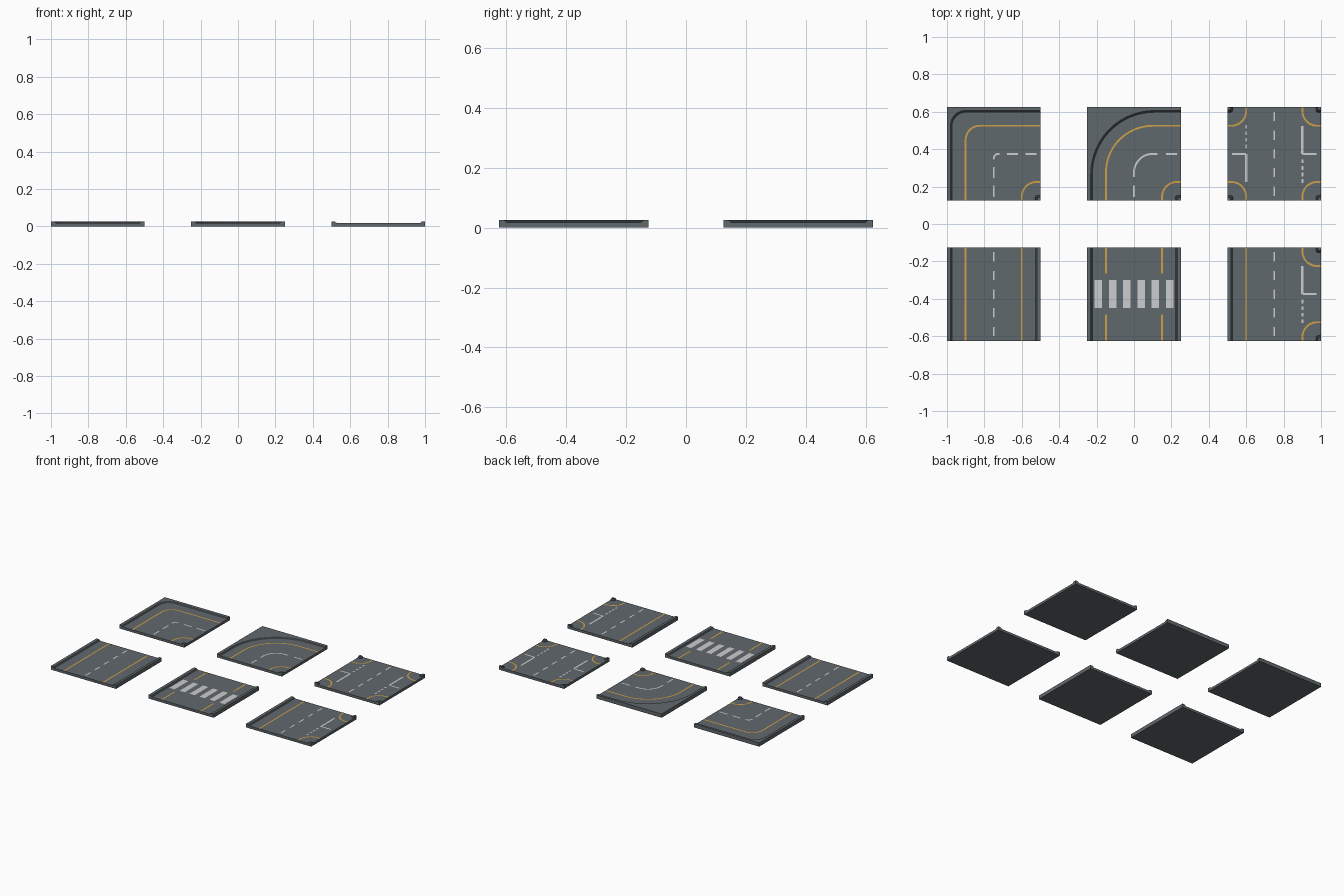
import bpy, bmesh, math
from mathutils import Vector

if "Cube" in bpy.data.objects:
    bpy.data.objects.remove(bpy.data.objects["Cube"])

ROAD, TOP, PAINT = 0.017, 0.026, 0.018   # road level, pavement level, paint level
H = 0.25                                 # half tile

def material(name, rgb):
    m = bpy.data.materials.new(name)
    m.diffuse_color = (*rgb, 1)
    m.use_nodes = True
    m.node_tree.nodes["Principled BSDF"].inputs["Base Color"].default_value = m.diffuse_color
    return m

GREY = material("asphalt grey", (0.118, 0.138, 0.15))
DARK = material("dark curb", (0.035, 0.04, 0.045))
WHITE = material("white paint", (0.60, 0.61, 0.63))
ORANGE = material("orange paint", (0.62, 0.35, 0.065))

def finish(bm, name, mats, loc):
    me = bpy.data.meshes.new(name)
    bm.to_mesh(me)
    bm.free()
    for m in mats:
        me.materials.append(m)
    ob = bpy.data.objects.new(name, me)
    ob.location = (*loc, 0)
    bpy.context.collection.objects.link(ob)

def rounded(a, b, c, r, n=12):
    """Path a-b-c with the corner b rounded by radius r (right angle)."""
    a, b, c = Vector(a), Vector(b), Vector(c)
    u, v = (a - b).normalized(), (c - b).normalized()
    o = b + (u + v) * r
    arc = [o - v * r * math.cos(t) - u * r * math.sin(t)
           for t in (math.pi / 2 * i / n for i in range(n + 1))]
    return [p for p in [a] + arc + [c]]

def offset(path, d):
    """Shift a path sideways (positive = left of travel)."""
    path = [Vector(p) for p in path]
    dirs = [(q - p).normalized() for p, q in zip(path, path[1:])]
    out = []
    for i, p in enumerate(path):
        e, f = dirs[max(i - 1, 0)], dirs[min(i, len(dirs) - 1)]
        t = (e + f).normalized()
        out.append(p + Vector((-t.y, t.x)) * d / max(t.dot(e), 0.5))
    return out

def slab(name, loc):
    bm = bmesh.new()
    bmesh.ops.create_cube(bm, size=1)
    for v in bm.verts:
        v.co = (v.co.x * 2 * H, v.co.y * 2 * H, (v.co.z + 0.5) * ROAD)
    finish(bm, name, [GREY], loc)

def lines(name, paths, mat, loc, w=0.01):
    """Flat painted ribbons along the given paths."""
    bm = bmesh.new()
    for p in paths:
        l, r = [[bm.verts.new((*q, PAINT)) for q in offset(p, s * w / 2)] for s in (1, -1)]
        for i in range(len(p) - 1):
            bm.faces.new((r[i], r[i + 1], l[i + 1], l[i]))
    finish(bm, name, [mat], loc)

def pavement(name, path, outer, loc, slope):
    """Raised pavement: dark sloped curb along path, closed by outer corner points."""
    area = sum((Vector(p).cross(Vector(q))) for p, q in
               zip(list(path) + outer, list(path[1:]) + outer + [path[0]]))
    up = offset(path, slope if area > 0 else -slope)
    bm = bmesh.new()
    lo = [bm.verts.new((*p, ROAD)) for p in path]
    hi = [bm.verts.new((*p, TOP)) for p in up]
    olo = [bm.verts.new((*p, ROAD)) for p in outer]
    ohi = [bm.verts.new((*p, TOP)) for p in outer]
    bm.faces.new(hi + ohi)
    bm.faces.new(lo + olo)
    L, U, n = lo + olo, hi + ohi, len(path)
    for i in range(len(L)):
        j = (i + 1) % len(L)
        f = bm.faces.new((L[i], L[j], U[j], U[i]))
        f.material_index = 1 if i < n - 1 else 0
    bmesh.ops.recalc_face_normals(bm, faces=bm.faces)
    finish(bm, name, [GREY, DARK], loc)

def side_pavement(name, s, loc):
    x = s * (H - 0.03)
    pavement(name, [(x, -H), (x, H)], [(s * H, H), (s * H, -H)], loc, 0.014)

def corner(name, sx, sy, loc):
    """Small curb in a tile corner with its orange quarter circle."""
    k = H - 0.028
    pavement(name + "_curb", rounded((sx * k, sy * H), (sx * k, sy * k), (sx * H, sy * k), 0.012, 5),
             [(sx * H, sy * H)], loc, 0.012)
    k = H - 0.1
    p = rounded((sx * k, sy * H), (sx * k, sy * k), (sx * H, sy * k), 0.08)
    lines(name + "_line", [p if sx * sy < 0 else p[::-1]], ORANGE, loc)
    flip_up(name + "_line")

def flip_up(name):
    me = bpy.data.objects[name].data
    if me.polygons[0].normal.z < 0:
        me.flip_normals()

def vdash(x, ys, l=0.06):
    return [[(x, y - l / 2), (x, y + l / 2)] for y in ys]

def hdash(y, xs, l=0.06):
    return [[(x - l / 2, y), (x + l / 2, y)] for x in xs]

CENTRE = (-0.2, -0.1, 0, 0.1, 0.2)

# straight road
loc = (-0.75, -0.375)
slab("straight_base", loc)
for s in (-1, 1):
    side_pavement("straight_pavement", s, loc)
lines("straight_edge_lines", vdash(-0.15, [0], 0.5) + vdash(0.15, [0], 0.5), ORANGE, loc)
lines("straight_dashes", vdash(0, CENTRE, 0.05), WHITE, loc)

# pedestrian crossing
loc = (0, -0.375)
slab("crossing_base", loc)
for s in (-1, 1):
    side_pavement("crossing_pavement", s, loc)
lines("crossing_edge_lines", vdash(-0.15, (-0.18, 0.18), 0.14) + vdash(0.15, (-0.18, 0.18), 0.14), ORANGE, loc)
lines("crossing_bars", [b for i in range(6) for b in vdash((i - 2.5) * 0.0765, [0], 0.15)], WHITE, loc, 0.04)

# corner and curve: (name, x, outer radius, edge line radius, centre radius, centre line half length, dashes)
for name, x, r1, r2, r3, e, ds in (("corner", -0.75, 0.07, 0.075, 0.025, 0.03, (0.1, 0.2)),
                                   ("curve", 0, 0.33, 0.25, 0.1, 0.125, (0.2,))):
    loc = (x, 0.375)
    slab(name + "_base", loc)
    k = H - 0.03
    pavement(name + "_pavement", rounded((-k, -H), (-k, k), (H, k), r1, 20),
             [(H, H), (-H, H), (-H, -H)], loc, 0.014)
    lines(name + "_edge_line", [rounded((-0.15, -H), (-0.15, 0.15), (H, 0.15), r2, 20)], ORANGE, loc)
    lines(name + "_dashes", [rounded((0, -e), (0, 0), (e, 0), r3)]
          + vdash(0, [-d for d in ds]) + hdash(0, ds), WHITE, loc)
    corner(name + "_inner", 1, -1, loc)

def junction_marks(name, s, loc):
    """Stop line, side-road centre line and give-way dashes (s = side)."""
    lines(name + "_stop_line", vdash(s * 0.15, [s * 0.075], 0.15), WHITE, loc, 0.012)
    lines(name + "_side_line", hdash(0, [s * 0.188], 0.075), WHITE, loc)
    lines(name + "_give_way", vdash(s * 0.15, [-s * (0.04 + 0.035 * i) for i in range(4)], 0.02), WHITE, loc)

# T junction and crossroads
for name, y, sides in (("t_junction", -0.375, (1,)), ("crossroads", 0.375, (-1, 1))):
    loc = (0.75, y)
    slab(name + "_base", loc)
    lines(name + "_dashes", vdash(0, CENTRE, 0.05), WHITE, loc)
    for s in sides:
        part = name + ("_right" if s > 0 else "_left")
        junction_marks(part, s, loc)
        corner(part + "_back", s, 1, loc)
        corner(part + "_front", s, -1, loc)
side_pavement("t_junction_pavement", -1, (0.75, -0.375))
lines("t_junction_edge_line", vdash(-0.15, [0], 0.5), ORANGE, (0.75, -0.375))
